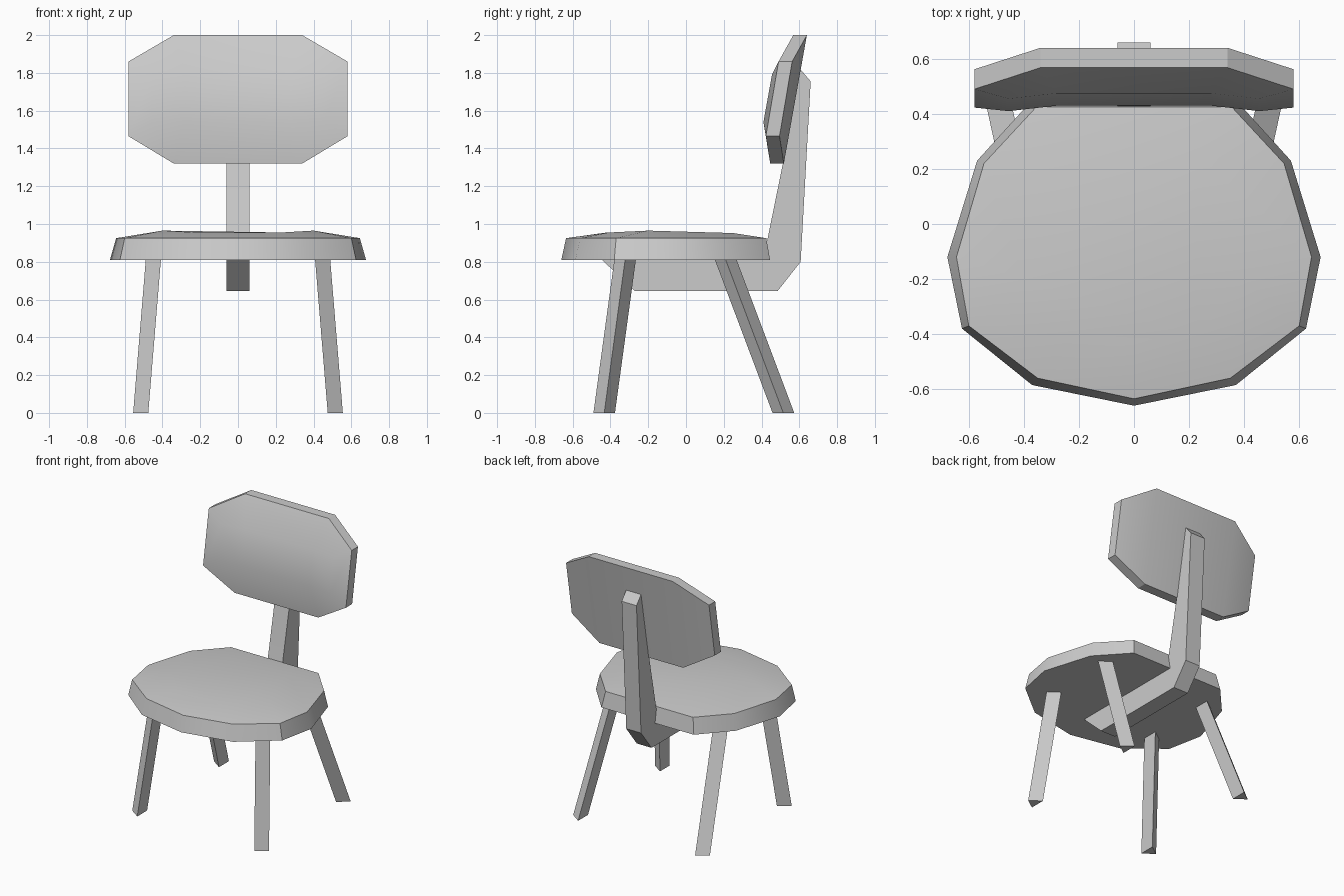
import bpy
import bmesh
from math import radians

default_cube = bpy.data.objects.get("Cube")
if default_cube:
    bpy.data.objects.remove(default_cube, do_unlink=True)

# One plain finish for the whole chair
grey = bpy.data.materials.new("Plain Grey")
grey.use_nodes = True
colour = (0.6, 0.6, 0.6, 1.0)
grey.diffuse_color = colour
grey.node_tree.nodes["Principled BSDF"].inputs["Base Color"].default_value = colour


def finish(name, mesh_builder):
    """Clean up a bmesh and turn it into a shaded, coloured object."""
    bmesh.ops.remove_doubles(mesh_builder, verts=mesh_builder.verts, dist=0.001)
    bmesh.ops.recalc_face_normals(mesh_builder, faces=mesh_builder.faces)
    mesh = bpy.data.meshes.new(name)
    mesh_builder.to_mesh(mesh)
    mesh_builder.free()
    mesh.materials.append(grey)
    part = bpy.data.objects.new(name, mesh)
    bpy.context.collection.objects.link(part)
    bpy.ops.object.select_all(action="DESELECT")
    part.select_set(True)
    bpy.context.view_layer.objects.active = part
    bpy.ops.object.shade_smooth_by_angle(angle=radians(30))
    return part


def mirrored(half):
    """Complete a half outline by reflecting it across the centre plane."""
    other = [(-x, y, z) for x, y, z in reversed(half) if x > 0]
    return list(half) + other


def loft(name, rings, caps=None):
    """Bridge matching rings; caps lists the index loops closing each end."""
    bm = bmesh.new()
    loops = [[bm.verts.new(point) for point in ring] for ring in rings]
    count = len(rings[0])
    for lower, upper in zip(loops, loops[1:]):
        for i in range(count):
            j = (i + 1) % count
            bm.faces.new((lower[i], lower[j], upper[j], upper[i]))
    for end in (loops[0], loops[-1]):
        for cap in caps or [range(count)]:
            bm.faces.new([end[i] for i in cap])
    return finish(name, bm)


def at_height(outline, z):
    return [(x, y, z) for x, y in outline]


# Seat: tapered rim with a gently domed top
seat_base = [(0, -0.66), (0.37, -0.585), (0.625, -0.38),
             (0.678, -0.12), (0.57, 0.23), (0.375, 0.445)]
seat_rim = [(0, -0.635), (0.35, -0.56), (0.6, -0.37),
            (0.645, -0.12), (0.545, 0.22), (0.355, 0.425)]
dome_front, dome_side, dome_back = (0.23, -0.41, 0.955), (0.4, -0.2, 0.965), (0.23, 0.25, 0.952)
seat_dome = [(0, -0.42, 0.955), dome_front, dome_side, dome_side, dome_back, dome_back]
loft("seat", [mirrored(at_height(seat_base, 0.81)),
              mirrored(at_height(seat_rim, 0.925)),
              mirrored(seat_dome)])

# Backrest: curved octagonal panel with a padded front
back_face = [(0.34, 0.64, 2), (0.58, 0.562, 1.86), (0.58, 0.495, 1.465), (0.34, 0.518, 1.32)]
front_rim = [(x, y - 0.072, z) for x, y, z in back_face]
pad = [(0.28, 0.475, 1.79), (0.455, 0.455, 1.79), (0.455, 0.41, 1.54), (0.28, 0.43, 1.54)]
panel_caps = [(0, 1, 2, 3), (4, 5, 6, 7), (0, 3, 4, 7)]
loft("backrest", [mirrored(ring) for ring in (back_face, front_rim, pad)], panel_caps)

# Spine: one bent beam running under the seat and up behind the backrest
spine_profile = [(-0.45, 0.815), (-0.27, 0.645), (0.485, 0.645), (0.607, 0.8),
                 (0.66, 1.755), (0.6, 1.825), (0.515, 1.33), (0.41, 0.815)]
loft("spine", [[(side, y, z) for y, z in spine_profile] for side in (-0.06, 0.06)])

# Legs: three-sided, splayed, with tops buried in the seat
leg_height = 0.85


def leg(name, side, foot, lean):
    base = [(side * x, y, 0) for x, y in foot]
    top = [(x - side * 0.07, y + lean, leg_height) for x, y, _ in base]
    loft(name, [base, top])


front_foot = [(0.475, -0.49), (0.555, -0.433), (0.475, -0.376)]
back_foot = [(0.475, 0.573), (0.555, 0.515), (0.475, 0.458)]
for label, side in (("left", 1), ("right", -1)):
    leg("front_leg_" + label, side, front_foot, 0.116)
    leg("back_leg_" + label, side, back_foot, -0.32)
